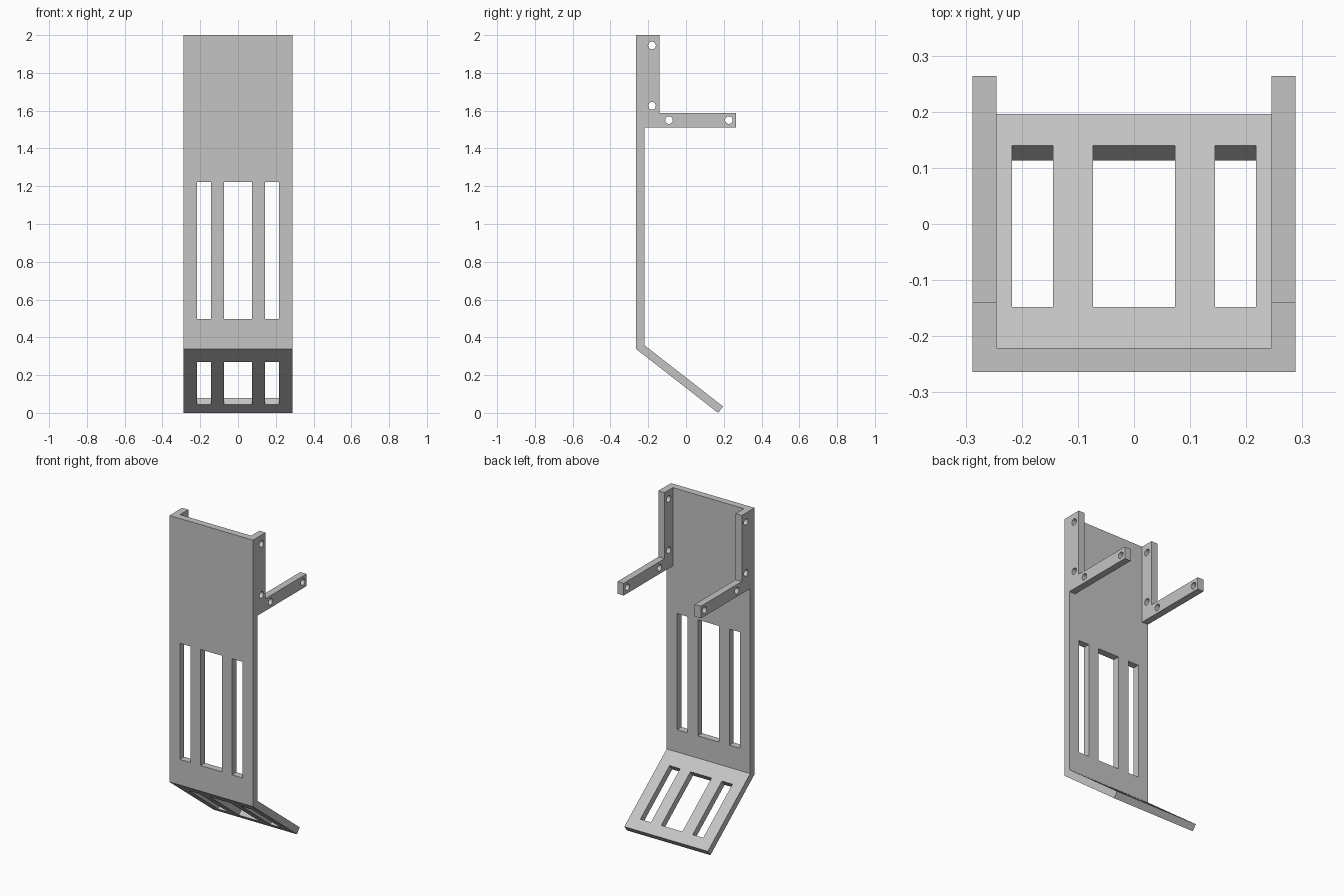
import bpy, bmesh, math
from mathutils import Vector, Matrix

cube = bpy.data.objects.get("Cube")
if cube:
    bpy.data.objects.remove(cube, do_unlink=True)

grey = bpy.data.materials.new("light_grey")
grey.use_nodes = True
grey.diffuse_color = (0.55, 0.55, 0.55, 1)
grey.node_tree.nodes["Principled BSDF"].inputs["Base Color"].default_value = (0.55, 0.55, 0.55, 1)

HALF, THICK = 0.288, 0.043
FRONT, BACK, TOP = -0.264, 0.264, 2.0
INNER = FRONT + THICK


def make_object(name, bm):
    bmesh.ops.recalc_face_normals(bm, faces=bm.faces)
    mesh = bpy.data.meshes.new(name)
    bm.to_mesh(mesh)
    bm.free()
    mesh.materials.append(grey)
    obj = bpy.data.objects.new(name, mesh)
    bpy.context.collection.objects.link(obj)
    return obj


def extrude_profile(name, points, x0, x1):
    """Side profile of (y, z) points swept along x."""
    bm = bmesh.new()
    face = bm.faces.new([bm.verts.new((x0, y, z)) for y, z in points])
    ret = bmesh.ops.extrude_face_region(bm, geom=[face])
    verts = [g for g in ret["geom"] if isinstance(g, bmesh.types.BMVert)]
    bmesh.ops.translate(bm, verts=verts, vec=(x1 - x0, 0, 0))
    return make_object(name, bm)


def combine(target, other, operation):
    mod = target.modifiers.new(operation, 'BOOLEAN')
    mod.operation, mod.solver, mod.object = operation, 'EXACT', other
    bpy.context.view_layer.objects.active = target
    bpy.ops.object.modifier_apply(modifier=mod.name)
    bpy.data.objects.remove(other, do_unlink=True)


# Folded panel: upright back plate and sloping foot plate
heel, toe = Vector((FRONT, 0.338)), Vector((0.17, 0.0))
along = (toe - heel).normalized()
normal = Vector((-along.y, along.x))
toe_top = toe + normal * THICK
fold_z = toe_top.y + (INNER - toe_top.x) * along.y / along.x
panel = extrude_profile("folded_panel", [
    (FRONT, TOP), heel, toe, toe_top, (INNER, fold_z), (INNER, TOP)], -HALF, HALF)

# Side brackets with round screw holes
bracket_profile = [(FRONT, TOP), (FRONT, 1.512), (BACK, 1.512),
                   (BACK, 1.588), (-0.139, 1.588), (-0.139, TOP)]
screw_holes = [(-0.18, 1.945), (-0.18, 1.626), (-0.09, 1.55), (0.227, 1.55)]
for side in (-1, 1):
    x0, x1 = sorted((side * (HALF - THICK), side * HALF))
    bracket = extrude_profile("side_bracket", bracket_profile, x0, x1)
    for y, z in screw_holes:
        bm = bmesh.new()
        bmesh.ops.create_cone(bm, cap_ends=True, segments=32, radius1=0.02,
                              radius2=0.02, depth=0.2,
                              matrix=Matrix.Translation((side * HALF, y, z))
                              @ Matrix.Rotation(math.pi / 2, 4, 'Y'))
        combine(bracket, make_object("hole_cutter", bm), 'DIFFERENCE')
    combine(panel, bracket, 'UNION')

# Three slots through each plate
for x0, x1 in [(-0.217, -0.144), (-0.073, 0.073), (0.144, 0.217)]:
    upright = [(FRONT - 0.05, 0.498), (INNER + 0.05, 0.498),
               (INNER + 0.05, 1.222), (FRONT - 0.05, 1.222)]
    combine(panel, extrude_profile("slot_cutter", upright, x0, x1), 'DIFFERENCE')

    ends = [toe_top + along * ((y - toe_top.x) / along.x) for y in (-0.148, 0.14)]
    up, down = normal * 0.03, normal * -(THICK + 0.03)
    sloping = [ends[0] + up, ends[1] + up, ends[1] + down, ends[0] + down]
    combine(panel, extrude_profile("slot_cutter", sloping, x0, x1), 'DIFFERENCE')

# Smooth hole walls, sharp edges elsewhere
bpy.ops.object.select_all(action='DESELECT')
panel.select_set(True)
bpy.context.view_layer.objects.active = panel
bpy.ops.object.shade_smooth_by_angle(angle=math.radians(30))
